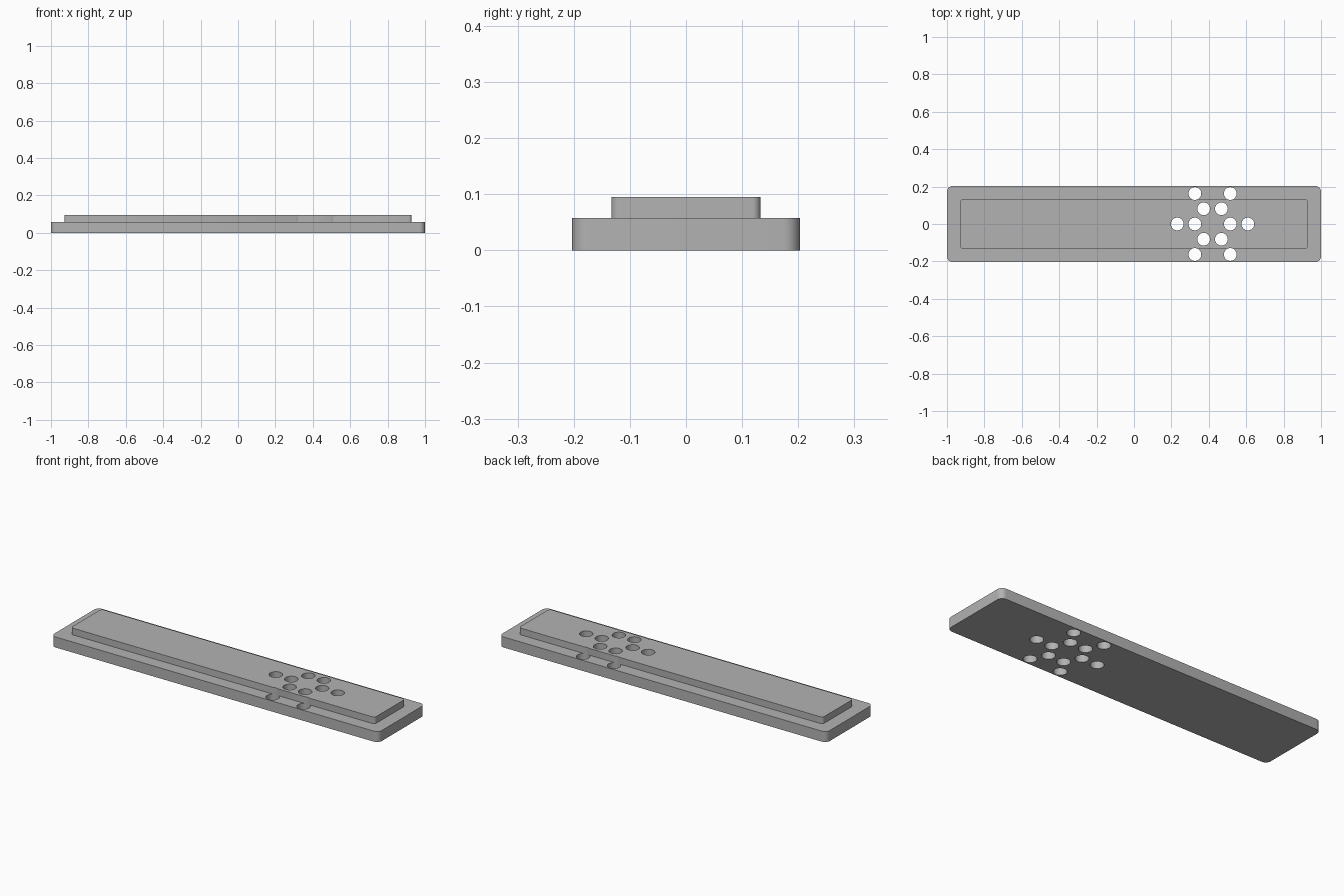
import bpy, bmesh, math

if "Cube" in bpy.data.objects:
    bpy.data.objects.remove(bpy.data.objects["Cube"])

grey = bpy.data.materials.new("plain grey")
grey.diffuse_color = (0.45, 0.45, 0.45, 1)
grey.use_nodes = True
grey.node_tree.nodes["Principled BSDF"].inputs["Base Color"].default_value = grey.diffuse_color


def extrude(name, outlines, z0, z1):
    """Prism object from one or more closed 2D outlines."""
    bm = bmesh.new()
    for pts in outlines:
        face = bm.faces.new([bm.verts.new((x, y, z0)) for x, y in pts])
        res = bmesh.ops.extrude_face_region(bm, geom=[face])
        for v in res["geom"]:
            if isinstance(v, bmesh.types.BMVert):
                v.co.z = z1
    bmesh.ops.recalc_face_normals(bm, faces=bm.faces)
    mesh = bpy.data.meshes.new(name)
    bm.to_mesh(mesh)
    bm.free()
    mesh.materials.append(grey)
    ob = bpy.data.objects.new(name, mesh)
    bpy.context.collection.objects.link(ob)
    return ob


def circle(cx, cy, r, n=32):
    return [(cx + r * math.cos(2 * math.pi * i / n),
             cy + r * math.sin(2 * math.pi * i / n)) for i in range(n)]


def rounded_rect(hx, hy, r, seg=8):
    pts = []
    for k, (sx, sy) in enumerate([(1, 1), (-1, 1), (-1, -1), (1, -1)]):
        for i in range(seg + 1):
            a = math.pi / 2 * (k + i / seg)
            pts.append((sx * (hx - r) + r * math.cos(a),
                        sy * (hy - r) + r * math.sin(a)))
    return pts


def boolean(target, tool, operation):
    mod = target.modifiers.new(operation.lower(), 'BOOLEAN')
    mod.operation, mod.object, mod.solver = operation, tool, 'EXACT'
    bpy.context.view_layer.objects.active = target
    bpy.ops.object.modifier_apply(modifier=mod.name)
    bpy.data.objects.remove(tool)


# Stepped plate: wide base with a narrower raised slab
plate = extrude("stepped_plate", [rounded_rect(1.0, 0.203, 0.03)], 0, 0.058)
slab = extrude("raised_slab", [rounded_rect(0.928, 0.133, 0.015)], 0.03, 0.095)
boolean(plate, slab, 'UNION')

# Through holes on a hexagonal grid, in a six-pointed star pattern
pitch, row, cx = 0.0945, 0.0815, 0.42
spots = [(k * pitch, 0) for k in (-2, -1, 1, 2)]
for s in (-1, 1):
    spots += [(k * pitch, s * row) for k in (-0.5, 0.5)]
    spots += [(k * pitch, s * 2 * row) for k in (-1, 1)]
drills = extrude("drills", [circle(cx + x, y, 0.034) for x, y in spots], -0.05, 0.2)
boolean(plate, drills, 'DIFFERENCE')

# Smooth round walls, sharp rims
bpy.ops.object.select_all(action='DESELECT')
plate.select_set(True)
bpy.context.view_layer.objects.active = plate
bpy.ops.object.shade_smooth_by_angle(angle=math.radians(30))
